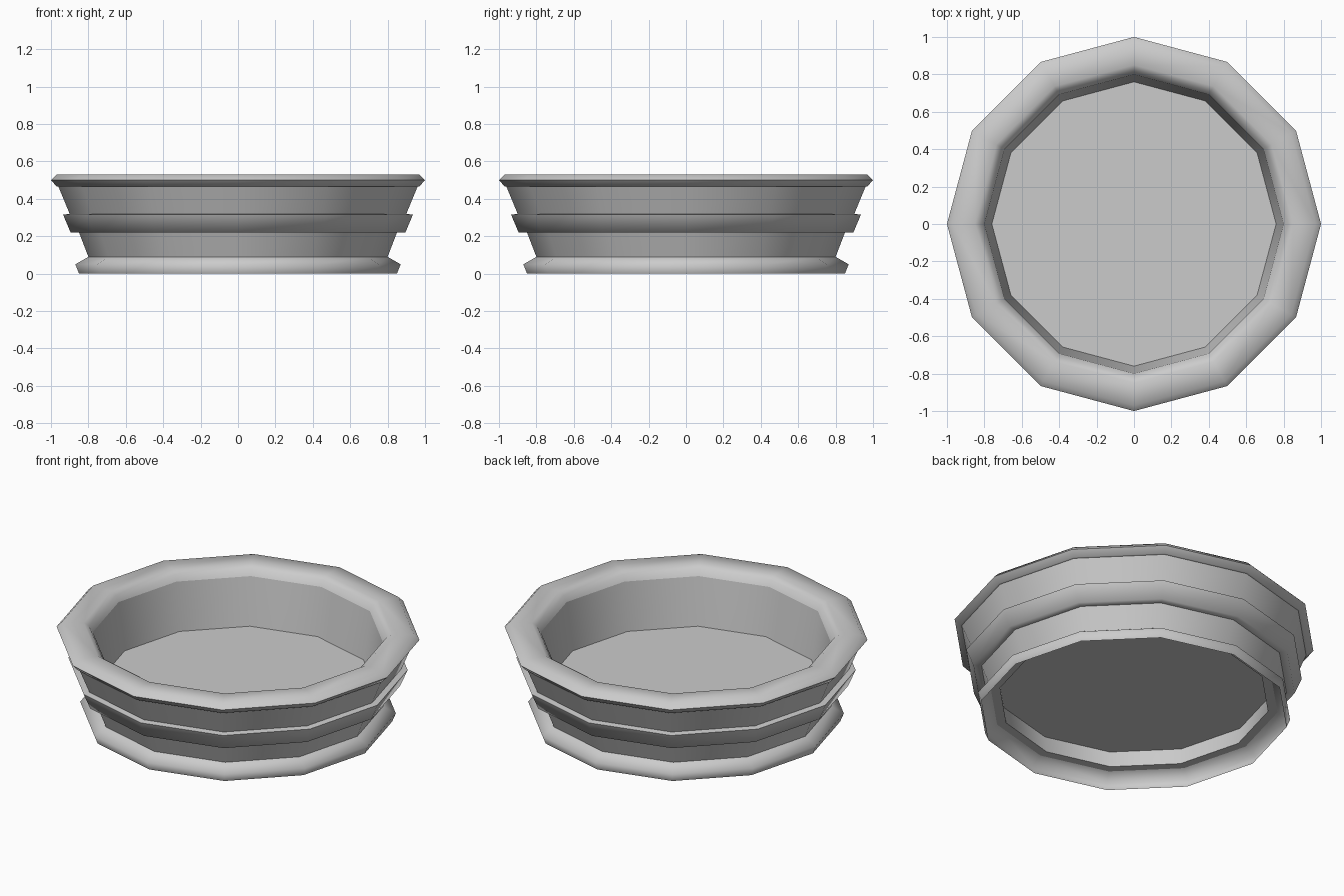
import bpy, bmesh
from math import cos, sin, pi

if "Cube" in bpy.data.objects:
    bpy.data.objects.remove(bpy.data.objects["Cube"])

SIDES = 12

def lathe(name, profile, closed=False, angle=50):
    """Revolve an (r, z) profile into a twelve-sided shell."""
    bm = bmesh.new()
    rings = [[bm.verts.new((r * cos(2 * pi * i / SIDES), r * sin(2 * pi * i / SIDES), z))
              for i in range(SIDES)] for r, z in profile]
    pairs = list(zip(rings, rings[1:]))
    if closed:
        pairs.append((rings[-1], rings[0]))
    for a, b in pairs:
        for i in range(SIDES):
            j = (i + 1) % SIDES
            bm.faces.new((a[i], a[j], b[j], b[i]))
    if len(pairs) == 0:
        bm.faces.new(rings[0])
    mesh = bpy.data.meshes.new(name)
    bm.to_mesh(mesh)
    bm.free()
    ob = bpy.data.objects.new(name, mesh)
    bpy.context.collection.objects.link(ob)
    bpy.ops.object.select_all(action='DESELECT')
    bpy.context.view_layer.objects.active = ob
    ob.select_set(True)
    bpy.ops.object.shade_smooth_by_angle(angle=angle * pi / 180)
    return ob

# Flared foot ring, open underneath
lathe("foot_ring", [(0.85, 0.0), (0.87, 0.05), (0.80, 0.09)], angle=85)

# Sloping outer walls
lathe("lower_wall", [(0.80, 0.09), (0.85, 0.22)])
lathe("upper_wall", [(0.90, 0.32), (0.96, 0.465)])

# Raised band between the walls
lathe("middle_band", [(0.85, 0.22), (0.895, 0.22), (0.935, 0.315), (0.90, 0.32)], angle=85)

# Rounded rim and the inner wall running down from it
lathe("rim", [(0.96, 0.465), (0.97, 0.467), (1.0, 0.50), (0.97, 0.53),
              (0.85, 0.53), (0.82, 0.51), (0.80, 0.475)], angle=70)
lathe("inner_wall", [(0.80, 0.475), (0.76, 0.19), (0.747, 0.09), (0.80, 0.09)])

# Flat floor of the dish
lathe("floor", [(0.76, 0.19)])
